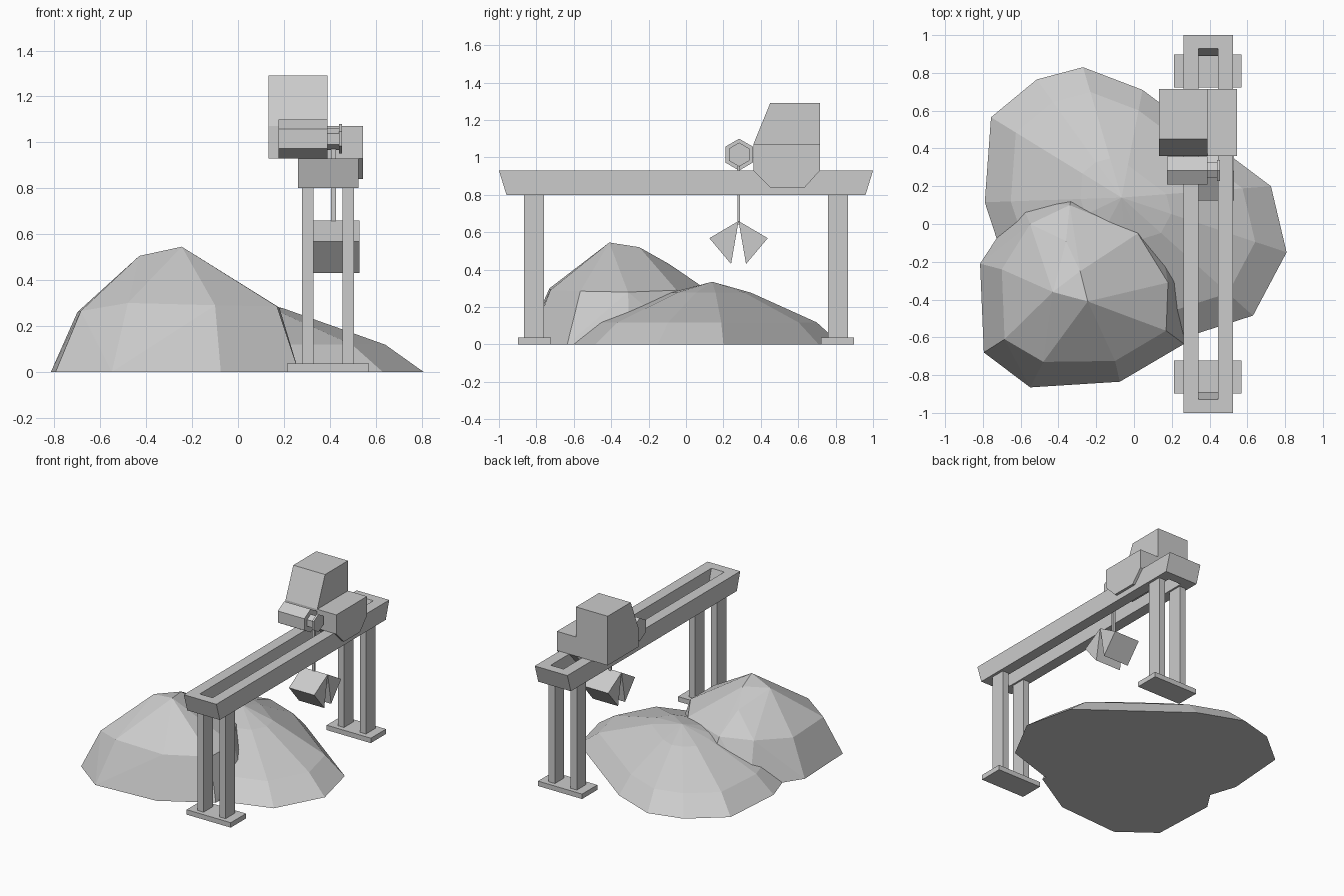
import bpy, bmesh, math
from mathutils import Vector

if "Cube" in bpy.data.objects:
    bpy.data.objects.remove(bpy.data.objects["Cube"])


def finish(name, bm):
    bmesh.ops.recalc_face_normals(bm, faces=bm.faces[:])
    me = bpy.data.meshes.new(name)
    bm.to_mesh(me)
    bm.free()
    ob = bpy.data.objects.new(name, me)
    bpy.context.collection.objects.link(ob)
    return ob


def prism(name, profile, x0, x1):
    """Extrude a (y, z) profile along x."""
    bm = bmesh.new()
    face = bm.faces.new([bm.verts.new((x0, y, z)) for y, z in profile])
    ext = bmesh.ops.extrude_face_region(bm, geom=[face])["geom"]
    moved = [v for v in ext if isinstance(v, bmesh.types.BMVert)]
    bmesh.ops.translate(bm, verts=moved, vec=(x1 - x0, 0, 0))
    return finish(name, bm)


def box(name, x0, x1, y0, y1, z0, z1):
    return prism(name, [(y0, z0), (y1, z0), (y1, z1), (y0, z1)], x0, x1)


def hexagon(cy, cz, r):
    return [(cy + r * math.sin(i * math.pi / 3), cz + r * math.cos(i * math.pi / 3))
            for i in range(6)]


def mound(name, points):
    """Faceted heap wrapped around its points."""
    bm = bmesh.new()
    for p in points:
        bm.verts.new(p)
    res = bmesh.ops.convex_hull(bm, input=bm.verts[:])
    inner = {v for v in res["geom_interior"] + res["geom_unused"]
             if isinstance(v, bmesh.types.BMVert)}
    bmesh.ops.delete(bm, geom=list(inner), context='VERTS')
    bmesh.ops.dissolve_limit(bm, angle_limit=math.radians(1),
                             verts=bm.verts[:], edges=bm.edges[:])
    return finish(name, bm)


# Tall heap: base outline, shoulder ring, ridge and summit
base = [(-.815, -.21), (-.795, -.68), (-.55, -.865), (-.075, -.835), (.265, -.635),
        (.265, -.3), (.12, .02), (-.3, .22), (-.6, .12)]
shoulder = [(-.70, -.24, .26), (-.685, -.61, .265), (-.48, -.73, .3), (-.1, -.725, .29),
            (.17, -.565, .285), (.18, -.31, .28), (.02, -.05, .29), (-.34, .1, .3),
            (-.55, .0, .29)]
ridge = [(-.43, -.36, .505), (-.36, -.09, .43), (-.285, -.25, .52), (-.245, -.41, .545)]
mound("tall_heap", [(x, y, 0) for x, y in base] + shoulder + ridge)

# Wide heap: outline scaled towards its summit
summit = Vector((-.066, .14, .335))
outline = [(.808, -.15), (.725, .2), (.525, .34), (.045, .71), (-.27, .83), (-.515, .765),
           (-.757, .565), (-.79, .115), (-.70, -.16), (-.4, -.48), (0, -.59),
           (.27, -.6), (.63, -.485)]
pts = [summit]
for f, z in ((1, 0), (.81, .118), (.3, .277)):
    for x, y in outline:
        p = summit.lerp(Vector((x, y, 0)), f)
        pts.append((p.x, p.y, z))
mound("wide_heap", pts)

# Gantry frame: rectangular ring with slanted ends
bm = bmesh.new()
corners = []
for sx, sy in ((-1, -1), (1, -1), (1, 1), (-1, 1)):
    section = ((.132, 1.0, .93), (.132, .96, .80), (.052, .89, .80), (.052, .93, .93))
    corners.append([bm.verts.new((.393 + sx * dx, sy * dy, z)) for dx, dy, z in section])
for i in range(4):
    a, b = corners[i], corners[(i + 1) % 4]
    for j in range(4):
        k = (j + 1) % 4
        bm.faces.new((a[j], b[j], b[k], a[k]))
finish("gantry_frame", bm)

# Feet and paired legs at both ends
for end, s in (("front", -1), ("back", 1)):
    box(f"{end}_foot", .213, .57, *sorted((s * .722, s * .898)), 0, .036)
    for side, x in (("left", .278), ("right", .456)):
        box(f"{end}_{side}_leg", x, x + .05, *sorted((s * .758, s * .866)), .036, .80)

# Operator cab and motor housing hanging over the rail
prism("cab", [(.36, .93), (.36, 1.07), (.45, 1.29), (.716, 1.29), (.716, .93)], .133, .39)
prism("motor_housing", [(.36, .93), (.36, 1.07), (.716, 1.07), (.716, .93),
                        (.635, .84), (.45, .84)], .39, .544)

# Winch drum, spool and flange
prism("winch_drum", hexagon(.284, 1.015, .085), .176, .39)
prism("winch_spool", hexagon(.284, 1.015, .048), .39, .44)
prism("winch_flange", hexagon(.284, 1.015, .064), .44, .454)

# Cable and grab bucket
box("cable", .406, .426, .276, .290, .64, .98)
for side, s in (("front", -1), ("back", 1)):
    prism(f"{side}_grab_jaw", [(.281, .66), (.281 + s * .156, .568), (.281 + s * .04, .43)],
          .325, .53)
